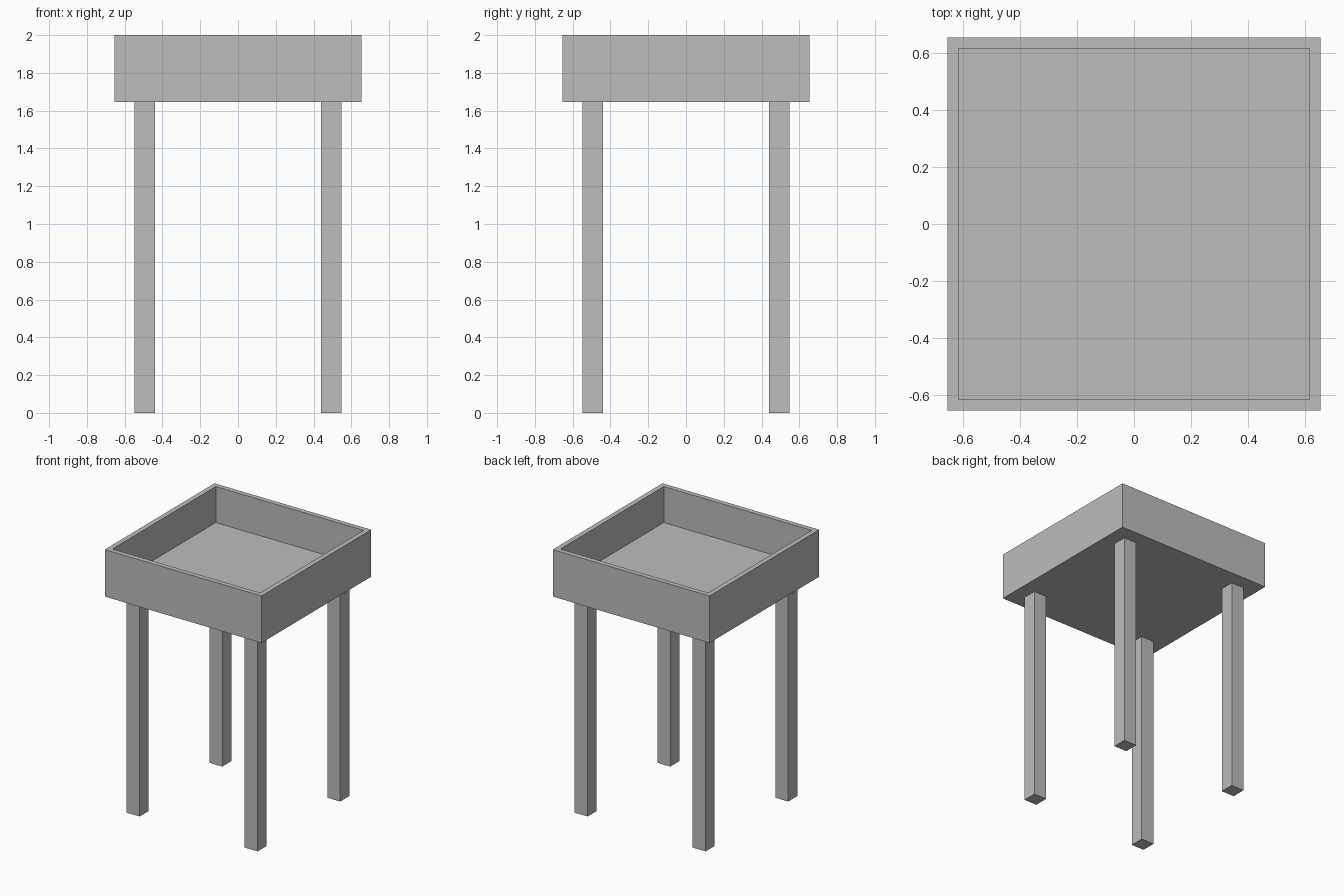
import bpy
import bmesh
from mathutils import Matrix, Vector

cube = bpy.data.objects.get("Cube")
if cube:
    bpy.data.objects.remove(cube, do_unlink=True)

TOP, UNDERSIDE, FLOOR = 2.0, 1.645, 1.728
HALF, WALL = 0.655, 0.053
LEG_CENTRE, LEG_SIZE = 0.493, 0.108

grey = bpy.data.materials.new("plain_grey")
grey.use_nodes = True
colour = (0.51, 0.51, 0.51, 1)
grey.diffuse_color = colour
grey.node_tree.nodes["Principled BSDF"].inputs["Base Color"].default_value = colour


def box(name, size, centre):
    """Make a box object and return it with its editable mesh."""
    bm = bmesh.new()
    bmesh.ops.create_cube(bm, size=1, matrix=Matrix.Translation(centre) @ Matrix.Diagonal((*size, 1)))
    mesh = bpy.data.meshes.new(name)
    mesh.materials.append(grey)
    obj = bpy.data.objects.new(name, mesh)
    bpy.context.collection.objects.link(obj)
    return obj, bm


def finish(obj, bm):
    bmesh.ops.recalc_face_normals(bm, faces=bm.faces)
    bm.to_mesh(obj.data)
    bm.free()


# Open tray: inset the top face for the rim, then sink it to the floor
tray, bm = box("tray", (2 * HALF, 2 * HALF, TOP - UNDERSIDE), (0, 0, (TOP + UNDERSIDE) / 2))
top = max(bm.faces, key=lambda f: f.calc_center_median().z)
bmesh.ops.inset_region(bm, faces=[top], thickness=WALL)
sunk = bmesh.ops.extrude_discrete_faces(bm, faces=[top])["faces"][0]
bmesh.ops.translate(bm, verts=sunk.verts, vec=Vector((0, 0, FLOOR - TOP)))
finish(tray, bm)

# Four square legs, mirrored from one corner
legs, bm = box("legs", (LEG_SIZE, LEG_SIZE, UNDERSIDE), (LEG_CENTRE, -LEG_CENTRE, UNDERSIDE / 2))
finish(legs, bm)
mirror = legs.modifiers.new("four_corners", "MIRROR")
mirror.use_axis = (True, True, False)
